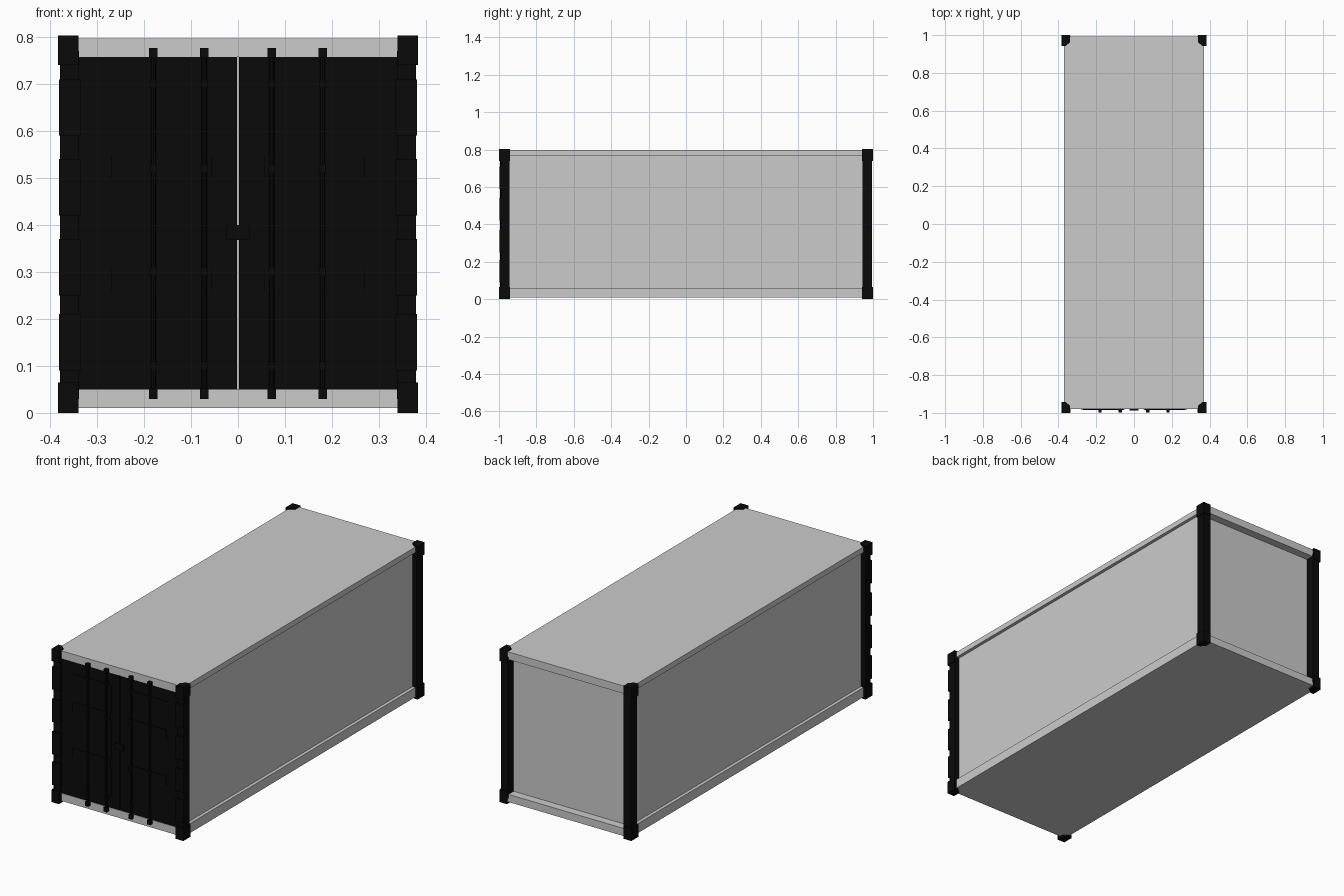
import bpy, bmesh

if "Cube" in bpy.data.objects:
    bpy.data.objects.remove(bpy.data.objects["Cube"])

black = bpy.data.materials.new("black_paint")
black.diffuse_color = (0.003, 0.003, 0.003, 1)
black.use_nodes = True
black.node_tree.nodes["Principled BSDF"].inputs["Base Color"].default_value = black.diffuse_color


def finish(name, bm, mat=None):
    bmesh.ops.recalc_face_normals(bm, faces=bm.faces)
    me = bpy.data.meshes.new(name)
    bm.to_mesh(me)
    bm.free()
    ob = bpy.data.objects.new(name, me)
    bpy.context.collection.objects.link(ob)
    if mat:
        me.materials.append(mat)
    return ob


def prism(name, pts, z0, z1, mat=None):
    bm = bmesh.new()
    face = bm.faces.new([bm.verts.new((x, y, z0)) for x, y in pts])
    ext = bmesh.ops.extrude_face_region(bm, geom=[face])["geom"]
    verts = [g for g in ext if isinstance(g, bmesh.types.BMVert)]
    bmesh.ops.translate(bm, verts=verts, vec=(0, 0, z1 - z0))
    # keep the starting cap so that the solid is closed
    if not face.is_valid:
        bmesh.ops.holes_fill(bm, edges=bm.edges)
    return finish(name, bm, mat)


def box(name, x0, x1, y0, y1, z0, z1, mat=None):
    return prism(name, [(x0, y0), (x1, y0), (x1, y1), (x0, y1)], z0, z1, mat)


def rod(name, x, y, z0, z1, r, mat=None):
    bpy.ops.mesh.primitive_cylinder_add(vertices=8, radius=r, depth=z1 - z0,
                                        location=(x, y, (z0 + z1) / 2))
    ob = bpy.context.object
    ob.name = name
    if mat:
        ob.data.materials.append(mat)
    return ob


# Roof and floor
box("roof", -0.37, 0.37, -0.98, 0.993, 0.768, 0.797)
box("floor", -0.37, 0.37, -0.98, 0.993, 0.01, 0.05)

# End panel, and header and sill at both ends
box("back_panel", -0.35, 0.35, 0.94, 0.95, 0.05, 0.768)
box("back_header", -0.345, 0.345, 0.94, 0.993, 0.757, 0.768)
box("door_header", -0.345, 0.345, -0.98, -0.945, 0.757, 0.768)
box("door_backing", -0.345, 0.345, -0.955, -0.945, 0.05, 0.768)

for s, side in ((-1, "left"), (1, "right")):
    def mbox(name, x0, x1, *rest):
        return box(f"{side}_{name}", *sorted((s * x0, s * x1)), *rest)

    # Long wall set back between its rails
    mbox("wall", 0.34, 0.353, -0.95, 0.95, 0.05, 0.768)
    mbox("bottom_rail", 0.34, 0.37, -0.95, 0.95, 0.05, 0.06)

    # Corner posts
    mbox("front_post", 0.338, 0.379, -0.988, -0.945, 0.03, 0.77, black)
    mbox("back_post", 0.335, 0.376, 0.943, 0.995, 0.03, 0.77, black)

    # Corner castings with the inner corner cut away
    for e, end in ((-1, "front"), (1, "back")):
        for level, z0, z1 in (("lower", 0, 0.065), ("upper", 0.74, 0.803)):
            pts = [(0.383, 1), (0.339, 1), (0.339, 0.962), (0.362, 0.942), (0.383, 0.942)]
            prism(f"{side}_{end}_{level}_casting",
                  [(s * x, e * y) for x, y in pts], z0, z1, black)

    # Door leaf with raised frame, panels and cross bands
    mbox("door", 0.002, 0.345, -0.978, -0.955, 0.05, 0.757, black)
    for z0, z1 in ((0.107, 0.26), (0.305, 0.5), (0.548, 0.695)):
        mbox("door_panel", 0.05, 0.28, -0.981, -0.976, z0, z1, black)
    for z0, z1 in ((0.26, 0.305), (0.5, 0.548)):
        mbox("door_band", 0.055, 0.27, -0.984, -0.976, z0, z1, black)

    # Hinges along the post
    for z in (0.15, 0.31, 0.48, 0.65):
        mbox("hinge", 0.335, 0.381, -0.997, -0.975, z - 0.06, z + 0.06, black)

    # Locking bars with end cams and guides
    for x in (0.072, 0.18):
        rod(f"{side}_locking_bar", s * x, -0.988, 0.03, 0.775, 0.0055, black)
        for z in (0.042, 0.767):
            mbox("bar_cam", x - 0.009, x + 0.009, -0.998, -0.978, z - 0.012, z + 0.01, black)
        for z in (0.1, 0.3, 0.52, 0.7):
            mbox("bar_guide", x - 0.007, x + 0.007, -0.995, -0.976, z - 0.008, z + 0.008, black)

# Centre latch cover
box("latch_cover", -0.025, 0.025, -0.988, -0.976, 0.368, 0.4, black)
